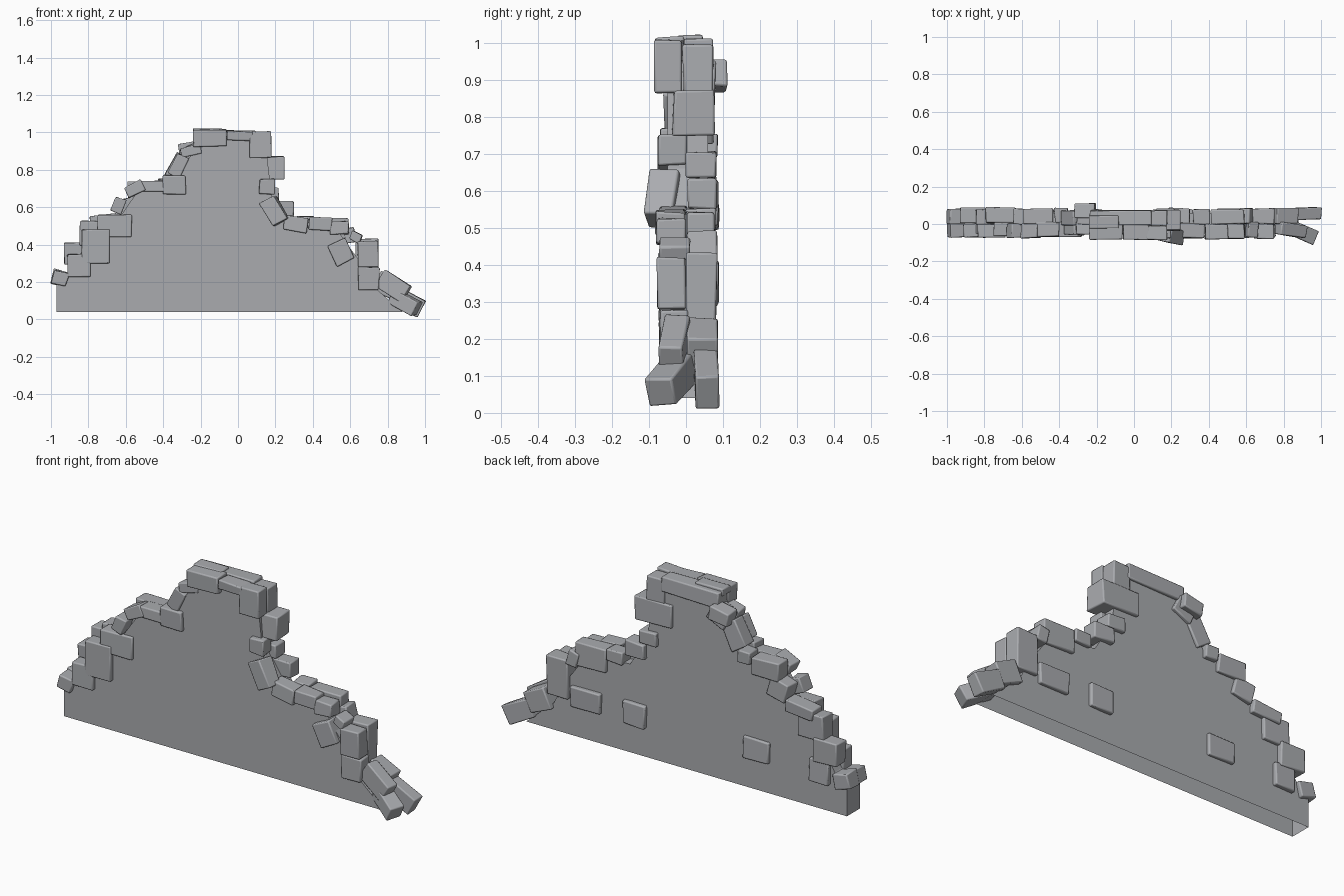
import bpy
import bmesh
import math
import random
from mathutils import Matrix, Vector

if "Cube" in bpy.data.objects:
    bpy.data.objects.remove(bpy.data.objects["Cube"], do_unlink=True)

rng = random.Random(7)
stone = bpy.data.materials.new("grey stone")
stone.use_nodes = True
grey = (0.40, 0.41, 0.43, 1)
stone.diffuse_color = grey
shader = stone.node_tree.nodes["Principled BSDF"]
shader.inputs["Base Color"].default_value = grey
shader.inputs["Roughness"].default_value = 0.9


def make_object(name, bm):
    mesh = bpy.data.meshes.new(name)
    bm.to_mesh(mesh)
    bm.free()
    mesh.materials.append(stone)
    obj = bpy.data.objects.new(name, mesh)
    bpy.context.collection.objects.link(obj)
    return obj


def make_brick(name, x, z, width, height, tilt, y, depth, turn=0):
    """Worn block; sizes in hundredths of a unit, angles in degrees."""
    bm = bmesh.new()
    bmesh.ops.create_cube(bm, size=1)
    size = Vector((width, depth, height)) / 100
    for v in bm.verts:
        wobble = Vector([rng.uniform(-1, 1) for _ in range(3)]) * 0.004
        v.co = v.co * size + wobble
    place = (Matrix.Translation(Vector((x, y, z)) / 100)
             @ Matrix.Rotation(math.radians(turn), 4, "Z")
             @ Matrix.Rotation(math.radians(-tilt), 4, "Y"))
    bmesh.ops.transform(bm, matrix=place, verts=bm.verts)
    obj = make_object(name, bm)
    bevel = obj.modifiers.new("worn edges", "BEVEL")
    bevel.width = 0.006
    bevel.segments = 2
    obj.select_set(True)
    bpy.context.view_layer.objects.active = obj
    bpy.ops.object.shade_smooth_by_angle(angle=math.radians(35))
    obj.select_set(False)


def lay_course(name, bricks, y, depth):
    for i, brick in enumerate(bricks):
        shift = rng.uniform(-0.5, 0.5)
        make_brick(f"{name}_{i + 1}", *brick, y + shift, depth)


# Wall core: stepped slab, open underneath
outline = [(-97, 4), (88, 4), (72, 18), (66, 30), (60, 38), (53, 48), (28, 50),
           (18, 66), (15, 92), (7, 98), (-22, 98), (-25, 88), (-36, 72),
           (-54, 68), (-63, 55), (-78, 46), (-90, 25), (-97, 21)]
bm = bmesh.new()
front = [bm.verts.new((x / 100, -0.05, z / 100)) for x, z in outline]
back = [bm.verts.new((x / 100, 0.06, z / 100)) for x, z in outline]
bm.faces.new(front)
bm.faces.new(back[::-1])
for i in range(1, len(outline)):
    j = (i + 1) % len(outline)
    bm.faces.new((front[j], front[i], back[i], back[j]))
bmesh.ops.recalc_face_normals(bm, faces=bm.faces)
make_object("wall_core", bm)

# Front bricks: x, z, width, height, tilt
lay_course("front_left_brick", [
    (-85, 29, 12, 12, 0), (-76, 39, 15, 18, 0), (-66, 50, 18, 12, 0),
    (-95, 22, 8, 7, -15), (-64, 61, 6, 8, -20), (-55, 70, 10, 6, 25),
    (-46, 71, 14, 6, 0), (-34, 72, 12, 10, 0)], -3.2, 7.5)
lay_course("front_slope_brick", [
    (-32, 82, 7, 12, -28), (-25, 90, 11, 5, 15)], -2, 7)
lay_course("front_top_brick", [
    (-15, 97, 18, 9, 0), (1, 98, 14, 5, -3), (12, 93.5, 12, 14, 0)], -4.5, 7.5)
lay_course("front_right_brick", [
    (15.5, 71, 8, 8, 0), (31, 51, 13, 8, -8), (44, 51, 12, 7, -3),
    (54, 49, 10, 7, 0), (55, 36, 10, 12, 25), (63, 44, 6, 5, -25),
    (69.5, 35, 11, 14, 0), (70, 22, 11, 12, 0)], -3.5, 8)
make_brick("front_leaning_brick", 19.5, 58, 9, 14, 30, -6, 8, -12)
make_brick("front_rubble_upper", 83, 18, 17, 10, -32, -3, 7, -8)
make_brick("front_rubble_lower", 89, 9, 16, 8, -25, -4, 8, -22)

# Back bricks along the broken edge
lay_course("back_left_brick", [
    (-95, 22, 9, 8, -15), (-82, 24, 11, 12, 0), (-86, 35, 14, 12, 0),
    (-77, 46, 15, 13, 0), (-71, 53, 16, 6, 5), (-58, 60, 11, 10, 15),
    (-51, 69, 16, 9, 0), (-39, 72, 7, 6, 0)], 4.3, 8)
lay_course("back_slope_brick", [
    (-32, 81, 9, 14, -30), (-24, 89, 11, 9, 25)], 3.5, 8)
lay_course("back_top_brick", [
    (-7, 97, 33, 8, 0), (13, 93, 10, 13, 0)], 3.5, 8)
make_brick("back_top_slab", -16, 100, 16, 4, 0, 1, 7)
make_brick("back_jutting_brick", 14, 81, 21, 12, 0, 2, 11)
make_brick("back_top_stub", -26, 91, 11, 7, 10, 7, 8)
lay_course("back_right_brick", [
    (17, 67, 10, 7, 0), (24, 59, 11, 8, 0), (36, 52, 9, 6, 0),
    (50, 48, 18, 12, 0), (69, 33, 12, 20, 0), (60, 45, 6, 8, 12),
    (80, 18, 13, 11, -25)], 4.3, 8)
make_brick("back_rubble", 91, 9, 16, 10, -28, 5.5, 6.5)

# Loose bricks showing through the back face
lay_course("back_face_brick", [
    (53, 25, 17, 11, 0), (25, 25, 13, 12, 0), (-45, 25, 15, 11, 0)], 5, 6)
